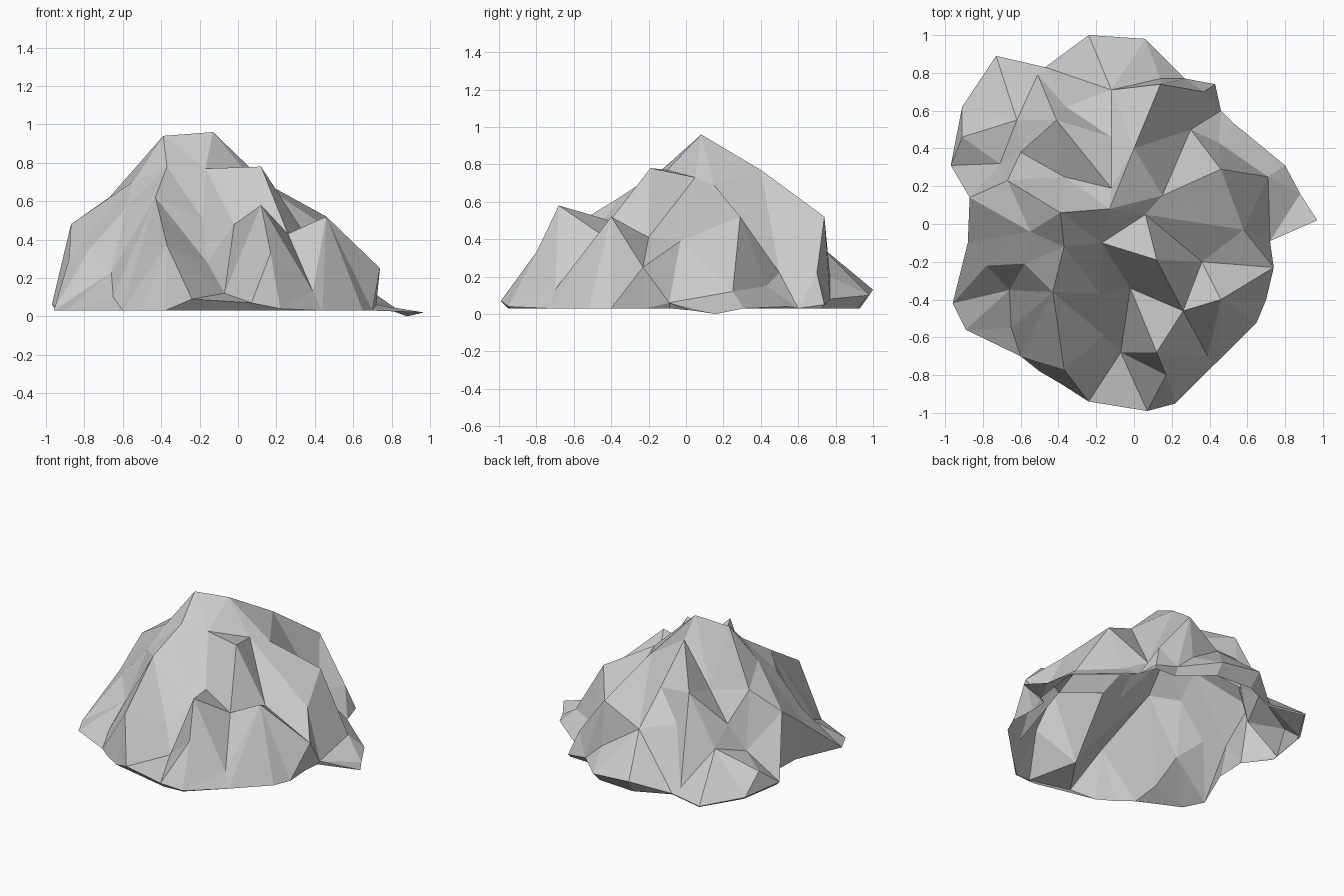
import bpy
import bmesh
import math
from mathutils import Vector
from mathutils.geometry import delaunay_2d_cdt

default_cube = bpy.data.objects.get("Cube")
if default_cube:
    bpy.data.objects.remove(default_cube, do_unlink=True)

GROUND = 0.03

points = []       # every corner of the rock
creases = set()   # edges that must survive triangulation
rim = []          # corners of the outer outline


def corner(position):
    """Return the index of a corner, adding it when it is new."""
    if position not in points:
        points.append(position)
    return points.index(position)


def crest(*path):
    """Add a crease line and return the index of its last corner."""
    indices = [corner(position) for position in path]
    creases.update(zip(indices, indices[1:]))
    return indices[-1]


def spur(*path):
    """Add a crest line that runs down to the rim."""
    end = crest(*path)
    if end not in rim:
        rim.append(end)


def foot(*position):
    """Add a single corner on the outer rim."""
    rim.append(corner(position))


# Shared high corners
west_peak = (-.39, .06, .94)
east_peak = (-.13, .08, .96)
front_shelf = (.12, -.19, .78)
east_saddle = (.15, .15, .69)
east_step = (.06, .05, .73)
east_knee = (.58, -.03, .39)
east_tooth = (.46, .29, .52)

# Front crags
front_nose = (.17, -.8, .33)
spur(east_peak, (-.17, -.1, .77), (-.18, -.37, .5), (-.16, -.59, .28),
     (-.07, -.68, .12), (-.24, -.94, .09))
spur(front_shelf, (-.02, -.34, .48), (.12, -.68, .58), front_nose,
     (.07, -.99, .07))
spur(front_nose, (.22, -.95, .04))
corner_foot = (.44, -.73, .03)
spur(front_shelf, (.26, -.46, .43), (.39, -.7, .13), corner_foot)
spur((-.37, -.12, .78), (-.43, -.36, .62), (-.37, -.77, .37),
     (-.38, -.85, .03))

# Left side crags
front_tooth = (.46, -.4, .52)
spur(front_shelf, (.36, -.2, .41), front_tooth, (.65, -.52, .03))
spur(front_tooth, corner_foot)
spur(east_step, east_knee, (.74, -.23, .25))
spur(east_knee, (.72, -.09, .06))
spur(east_peak, east_step, east_saddle, east_tooth, (.71, .25, .12),
     (.8, .31, .03))

# Deep gully at the back left corner
gully = (.3, .5, .22)
back_prow = (.14, .74, .52)
prow_foot = (.37, .7, .22)
spur(east_saddle, gully, (.45, .43, .15), (.52, .54, .04))
crest(east_tooth, gully, prow_foot)
spur(east_peak, (.0, .4, .77), back_prow, prow_foot, (.43, .74, .05))

# Back slopes, with a raised shoulder and a hollow beside it
shoulder_top = (-.12, .19, .82)
shoulder = (-.41, .55, .65)
shoulder_base = (-.36, .62, .44)
hollow = (-.37, .25, .55)
hollow_end = (-.6, .38, .41)
back_bend = (-.12, .46, .58)
back_step = (-.12, .71, .37)
crest(east_peak, shoulder_top, shoulder, shoulder_base)
crest(shoulder_top, hollow, hollow_end, shoulder)
crest(west_peak, hollow)
crest(shoulder_top, back_bend, shoulder_base)
spur(back_bend, back_step, (-.24, 1., .13))
spur(back_step, (.14, .77, .2), (.27, .77, .08))
spur(shoulder_base, (-.51, .79, .08), (-.47, .83, .04))

# Right side slopes
brow = (-.62, .55, .3)
slot = (-.71, .32, .22)
spur(hollow_end, brow, (-.73, .89, .04))
spur(brow, (-.91, .46, .18), (-.97, .31, .06))
crest(hollow_end, slot, brow)
spur(west_peak, (-.67, .23, .62), (-.87, .14, .48))
spur(west_peak, (-.55, -.04, .7), (-.78, -.22, .34), (-.96, -.42, .03))
spur((-.58, -.21, .57), (-.66, -.35, .23), (-.65, -.55, .1), (-.6, -.7, .03))

# Remaining corners of the outline
foot(.06, .98, .1)
foot(.46, .6, .03)
foot(.88, .16, .0)
foot(.97, .02, .02)
foot(.7, -.4, .03)
foot(-.5, -.78, .03)
foot(-.89, -.56, .03)
foot(-.88, -.1, .3)
foot(-.91, .62, .05)

# Close the outline by walking round it
rim.sort(key=lambda i: math.atan2(points[i][1], points[i][0]))
creases.update(zip(rim, rim[1:] + rim[:1]))

# Stretch flat facets between the crest lines
flat = [Vector(position[:2]) for position in points]
verts, _, faces, origins, _, _ = delaunay_2d_cdt(
    flat, list(creases), [], 1, 0.0001)

bm = bmesh.new()
corners = []
for vert, origin in zip(verts, origins):
    if origin:
        source = origin[0]
    else:
        source = min(range(len(flat)), key=lambda i: (flat[i] - vert).length)
    corners.append(bm.verts.new((vert.x, vert.y, points[source][2])))
for face in faces:
    bm.faces.new([corners[i] for i in face])

# Undercut the raised parts of the rim; the base stays open
border = [edge for edge in bm.edges if edge.is_boundary]
skirt = bmesh.ops.extrude_edge_only(bm, edges=border)["geom"]
for vert in skirt:
    if isinstance(vert, bmesh.types.BMVert):
        lift = max(vert.co.z - GROUND, 0)
        pull = 1 - min(0.07, lift)
        vert.co = (vert.co.x * pull, vert.co.y * pull, min(vert.co.z, GROUND))
bmesh.ops.remove_doubles(bm, verts=bm.verts[:], dist=0.002)
bmesh.ops.triangulate(bm, faces=bm.faces[:])
bmesh.ops.recalc_face_normals(bm, faces=bm.faces[:])
if sum(face.normal.z * face.calc_area() for face in bm.faces) < 0:
    bmesh.ops.reverse_faces(bm, faces=bm.faces[:])

mesh = bpy.data.meshes.new("rock")
bm.to_mesh(mesh)
bm.free()
rock = bpy.data.objects.new("rock", mesh)
bpy.context.collection.objects.link(rock)

# One pale grey stone colour
stone = bpy.data.materials.new("pale grey stone")
stone.use_nodes = True
grey = (0.6, 0.6, 0.6, 1)
stone.diffuse_color = grey
for node in stone.node_tree.nodes:
    if node.type == "BSDF_PRINCIPLED":
        node.inputs["Base Color"].default_value = grey
mesh.materials.append(stone)
